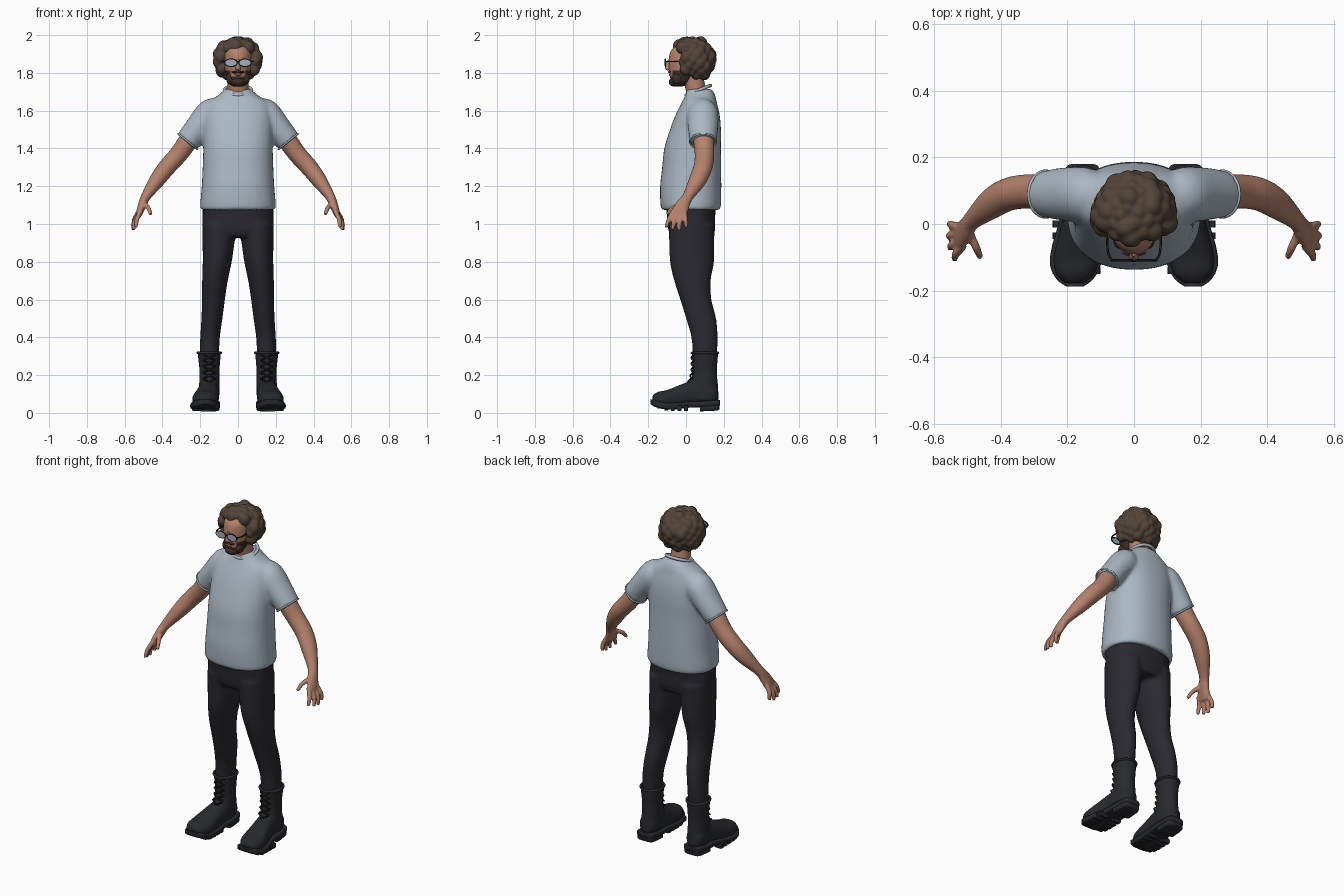
import bpy, bmesh, math, random
from mathutils import Vector, Matrix

cube = bpy.data.objects.get("Cube")
if cube:
    bpy.data.objects.remove(cube)
random.seed(4)


def material(name, r, g, b):
    m = bpy.data.materials.new(name)
    m.use_nodes = True
    m.diffuse_color = (r, g, b, 1)
    m.node_tree.nodes["Principled BSDF"].inputs["Base Color"].default_value = (r, g, b, 1)
    return m


SHIRT = material("pale blue cotton", .41, .48, .55)
SKIN = material("skin", .46, .22, .15)
HAIR = material("brown hair", .085, .058, .04)
BEARD = material("dark beard", .045, .028, .02)
PANTS = material("charcoal cloth", .022, .022, .029)
BOOT = material("black leather", .021, .022, .026)
FRAME = material("black frame", .012, .012, .014)
LENS = material("pale lens", .36, .43, .48)
LIP = material("lip", .33, .12, .09)
X, Y, Z = Vector((1, 0, 0)), Vector((0, 1, 0)), Vector((0, 0, 1))


def spline(rows, sub):
    """Smooth interpolation through rows of numbers."""
    rows = [Vector(r) for r in rows]
    out = []
    for i in range(len(rows) - 1):
        a, b = rows[i], rows[i + 1]
        p = rows[i - 1] if i else a
        q = rows[i + 2] if i + 2 < len(rows) else b
        for k in range(sub):
            t = k / sub
            out.append(a + t / 2 * ((b - p) + t * ((2 * p - 5 * a + 4 * b - q) + t * (3 * a - p - 3 * b + q))))
    return out + [rows[-1]]


def loft(bm, rows, axis=None, ref=X, n=24, power=2, sub=4):
    """Closed skin over rings (x, y, z, radius along ref, other radius)."""
    rows = spline(rows, sub)
    rings = []
    for i, row in enumerate(rows):
        ahead, behind = rows[min(i + 1, len(rows) - 1)], rows[max(i - 1, 0)]
        t = axis or Vector(ahead[:3]) - Vector(behind[:3])
        t = t.normalized()
        u = (ref - t * ref.dot(t)).normalized()
        v = t.cross(u)
        ring = []
        for k in range(n):
            a = math.tau * k / n
            c, s = math.cos(a), math.sin(a)
            c = math.copysign(abs(c) ** (2 / power), c)
            s = math.copysign(abs(s) ** (2 / power), s)
            ring.append(bm.verts.new(Vector(row[:3]) + u * c * row[3] + v * s * row[4]))
        rings.append(ring)
    for a, b in zip(rings, rings[1:]):
        for k in range(n):
            bm.faces.new((a[k], a[(k + 1) % n], b[(k + 1) % n], b[k]))
    bm.faces.new(rings[0][::-1])
    bm.faces.new(rings[-1])


def tube(bm, points, r, tip=1, ref=Y, n=10):
    last = len(points) - 1
    loft(bm, [(*p, *(r * (tip if i == last else 1),) * 2) for i, p in enumerate(points)], ref=ref, n=n)


def ball(bm, loc, size):
    bmesh.ops.create_icosphere(bm, subdivisions=3, radius=1,
                               matrix=Matrix.Translation(loc) @ Matrix.Diagonal((*size, 1)))


def finish(name, bm, mats, mirror=False, voxel=0, smooth=4):
    bmesh.ops.recalc_face_normals(bm, faces=bm.faces)
    me = bpy.data.meshes.new(name)
    bm.to_mesh(me)
    bm.free()
    ob = bpy.data.objects.new(name, me)
    bpy.context.collection.objects.link(ob)
    for m in mats:
        me.materials.append(m)
    bpy.ops.object.select_all(action='DESELECT')
    ob.select_set(True)
    bpy.context.view_layer.objects.active = ob
    bpy.ops.object.shade_smooth_by_angle(angle=math.radians(50))
    if mirror:
        ob.modifiers.new("Mirror", 'MIRROR').use_mirror_merge = False
    if voxel:
        rm = ob.modifiers.new("Fuse", 'REMESH')
        rm.mode, rm.voxel_size, rm.use_smooth_shade = 'VOXEL', voxel, True
        sm = ob.modifiers.new("Soften", 'SMOOTH')
        sm.factor, sm.iterations = .5, smooth
    return ob


# Shirt: torso and sleeves fused
bm = bmesh.new()
loft(bm, [(0, .025, 1.075, .195, .152), (0, .025, 1.1, .2, .16), (0, .025, 1.2, .192, .162),
          (0, .03, 1.3, .187, .156), (0, .035, 1.4, .184, .15), (0, .05, 1.5, .185, .135),
          (0, .062, 1.58, .182, .116), (0, .07, 1.64, .165, .094), (0, .075, 1.685, .1, .078),
          (0, .07, 1.715, .07, .066)], axis=Z, n=40, power=2.3)
loft(bm, [(.1, .085, 1.61, .06, .06), (.145, .088, 1.585, .082, .078), (.21, .09, 1.51, .08, .07),
          (.268, .09, 1.435, .07, .066)], ref=Y, n=28)
finish("shirt", bm, [SHIRT], True, .011, 3)

# Neckband, hem and cuffs
bm = bmesh.new()


def band(center, u, v, r):
    pts = [center + u * math.cos(a) + v * math.sin(a)
           for a in (math.tau * k / 40 for k in range(41))]
    loft(bm, [(*p, r, r) for p in pts], ref=u.cross(v), n=8, sub=1)


band(Vector((0, .065, 1.708)), X * .072, Vector((0, .064, .025)), .009)
for side in (1, -1):
    band(Vector((.266 * side, .09, 1.437)), Y * .069, Vector((.051 * side, 0, .041)), .005)
finish("shirt_bands", bm, [SHIRT])

# Trousers: hips and legs fused
bm = bmesh.new()
loft(bm, [(0, .027, 1.11, .185, .135), (0, .027, 1.05, .188, .128), (0, .03, .97, .186, .124),
          (0, .032, .93, .15, .11)], axis=-Z, n=36, power=2.4)
loft(bm, [(.098, .03, 1.0, .09, .122), (.102, .03, .92, .086, .12), (.11, .032, .8, .077, .117),
          (.122, .034, .7, .068, .097), (.13, .052, .6, .061, .083), (.138, .08, .5, .056, .08),
          (.148, .098, .4, .052, .07), (.152, .1, .29, .051, .064)], axis=-Z)
finish("trousers", bm, [PANTS], True, .01)

# Boots: shaft, foot and cuff
bm = bmesh.new()
loft(bm, [(.152, .1, .325, .063, .071), (.152, .1, .3, .06, .069), (.151, .099, .22, .053, .065),
          (.152, .095, .15, .054, .074), (.155, .09, .07, .056, .085)], axis=-Z, n=28)
loft(bm, [(.155, .165, .1, .035, .04), (.155, .13, .1, .053, .055), (.156, .04, .105, .055, .065),
          (.164, -.03, .087, .062, .062), (.172, -.1, .073, .07, .048), (.177, -.15, .071, .058, .04),
          (.178, -.178, .07, .028, .022)], axis=-Y, n=28, power=2.3)
finish("boots", bm, [BOOT], True, .008, 3)
bm = bmesh.new()
band(Vector((.152, .1, .318)), X * .061, Y * .069, .007)
finish("boot_cuffs", bm, [BOOT], True)

# Soles with separate heel blocks and tread lugs
bm = bmesh.new()
loft(bm, [(.155, .181, .055, .03, .014), (.155, .165, .052, .052, .016), (.156, .08, .046, .062, .016),
          (.16, .02, .044, .062, .016), (.17, -.06, .036, .075, .018), (.176, -.12, .038, .077, .018),
          (.178, -.165, .05, .056, .018), (.178, -.188, .06, .026, .013)], axis=-Y, n=28, power=5)
loft(bm, [(.155, .178, .035, .03, .016), (.155, .16, .03, .052, .018), (.156, .075, .026, .058, .018)],
     axis=-Y, power=5)
for k in range(5):
    y = -.14 + .035 * k
    z = .026 + max(0, -y - .1) * .35
    for s in (-1, 1):
        loft(bm, [(.173 + .046 * s, y - .01, z, .026, .016), (.173 + .046 * s, y + .01, z, .026, .016)],
             axis=-Y, n=12, power=5, sub=1)
finish("boot_soles", bm, [BOOT], True)

# Crossed laces
bm = bmesh.new()
for k in range(5):
    z = .15 + .032 * k
    y = .03 - max(0, .2 - z) * .35
    for s in (-1, 1):
        tube(bm, [(.152 - .032 * s, y + .01, z), (.152, y - .002, z + .015), (.152 + .032 * s, y + .012, z + .03)],
             .0045, n=8, ref=Z)
finish("boot_laces", bm, [FRAME], True)

# Arms and hands fused
bm = bmesh.new()
loft(bm, [(.24, .09, 1.475, .056, .054), (.31, .098, 1.375, .052, .049), (.375, .09, 1.302, .05, .047),
          (.43, .06, 1.23, .046, .041), (.488, .01, 1.145, .029, .026), (.505, -.015, 1.105, .036, .023),
          (.522, -.035, 1.06, .042, .018), (.53, -.04, 1.035, .034, .012)], ref=Y)
fingers = [((.513, -.066, 1.07), (.535, -.09, 1.025), (.54, -.106, .982)),
           ((.523, -.05, 1.055), (.548, -.064, 1.01), (.552, -.072, .97)),
           ((.529, -.028, 1.05), (.553, -.034, 1.005), (.555, -.037, .967)),
           ((.53, -.008, 1.06), (.55, -.002, 1.02), (.552, .001, .98)),
           ((.497, -.02, 1.105), (.475, -.07, 1.085), (.462, -.1, 1.05))]
for f in fingers:
    tube(bm, f, .0125, .75, ref=X)
finish("arms", bm, [SKIN], True, .0055, 3)

# Neck and head, bearded faces on the jaw
bm = bmesh.new()
loft(bm, [(0, .065, 1.66, .058, .055), (0, .05, 1.72, .055, .054), (0, .035, 1.79, .054, .056)], axis=Z)
finish("neck", bm, [SKIN])
bm = bmesh.new()
loft(bm, [(0, -.045, 1.727, .02, .022), (0, -.036, 1.738, .042, .042), (0, -.018, 1.77, .058, .065),
          (0, .0, 1.82, .069, .09), (0, .005, 1.87, .074, .096), (0, .012, 1.92, .07, .09),
          (0, .02, 1.96, .04, .05)], axis=Z, n=48, sub=8)
for f in bm.faces:
    c = f.calc_center_median()
    if c.z < 1.782 or (c.z < 1.815 and abs(c.x) > .04):
        f.material_index = 1
finish("head", bm, [SKIN, BEARD])
bm = bmesh.new()
ball(bm, (0, -.066, 1.752), (.036, .026, .024))
for s in (-1, 1):
    ball(bm, (.017 * s, -.087, 1.804), (.021, .009, .007))
    ball(bm, (.045 * s, -.045, 1.77), (.018, .03, .03))
finish("beard", bm, [BEARD], False, .005, 3)
bm = bmesh.new()
ball(bm, (0, -.084, 1.79), (.018, .007, .006))
finish("lips", bm, [LIP])
bm = bmesh.new()
loft(bm, [(0, -.088, 1.872, .007, .008), (0, -.094, 1.845, .009, .012), (0, -.098, 1.823, .014, .014),
          (0, -.092, 1.813, .01, .008)], axis=-Z, n=16)
finish("nose", bm, [SKIN])

# Curly hair: clumps over a rounded core, open at the face
bm = bmesh.new()
ball(bm, (0, .045, 1.885), (.104, .096, .1))
for k in range(110):
    h = 1 - 2 * (k + .5) / 110
    a = k * math.pi * (3 - math.sqrt(5))
    w = math.sqrt(1 - h * h)
    p = Vector((.104 * w * math.cos(a), .033 + .1 * w * math.sin(a), 1.868 + .1 * h))
    face = p.y < 0 and abs(p.x) < .085 and p.z < 1.928
    jaw = p.y < .03 and p.z < 1.80
    if face or jaw or p.z < 1.78:
        continue
    r = random.uniform(.021, .036)
    ball(bm, p, (r, r, r * 1.1))
finish("curly_hair", bm, [HAIR], False, .006, 2)

# Glasses: lenses, rims, bridge and temples
bm = bmesh.new()
loft(bm, [(.037, -.107, 1.854, .029, .017), (.037, -.112, 1.854, .029, .017)], axis=-Y, n=28, power=3, sub=1)
finish("lenses", bm, [LENS], True)
bm = bmesh.new()
band(Vector((.037, -.109, 1.854)), X * .031, Z * .0185, .0035)
tube(bm, [(0, -.112, 1.86), (.007, -.11, 1.858)], .003, n=8, ref=Z)
tube(bm, [(.067, -.107, 1.86), (.079, -.08, 1.86), (.082, .02, 1.86)], .0035, n=8, ref=Z)
finish("glasses_frame", bm, [FRAME], True)
